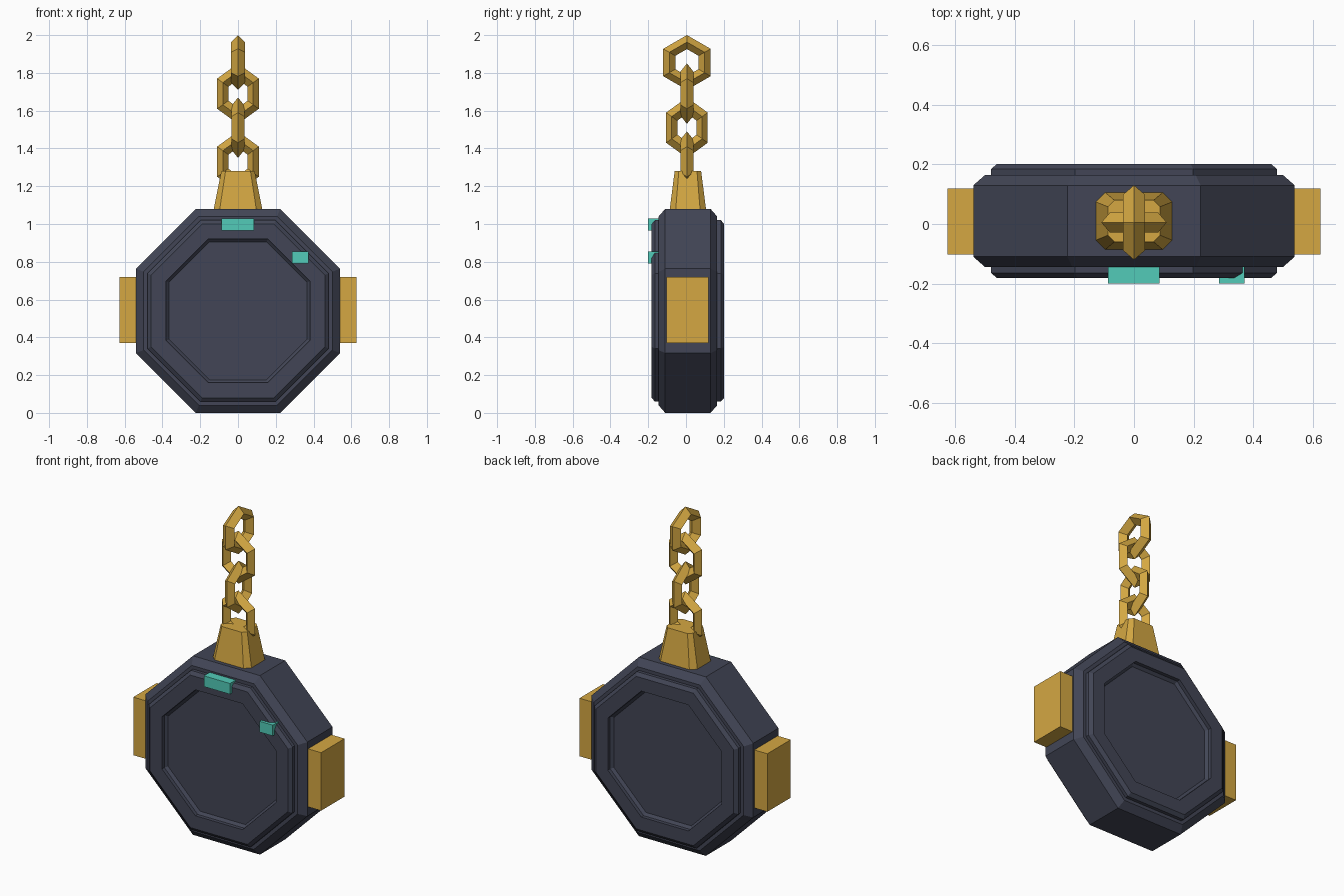
import bpy, bmesh, math
from mathutils import Vector

cube = bpy.data.objects.get("Cube")
if cube:
    bpy.data.objects.remove(cube)


def make_material(name, rgb):
    mat = bpy.data.materials.new(name)
    mat.use_nodes = True
    mat.diffuse_color = (*rgb, 1)
    mat.node_tree.nodes["Principled BSDF"].inputs["Base Color"].default_value = (*rgb, 1)
    return mat


slate = make_material("dark slate", (0.054, 0.060, 0.092))
gold = make_material("gold", (0.66, 0.39, 0.055))
teal = make_material("teal", (0.085, 0.60, 0.48))


def loft(name, rings, mat, closed=False):
    """Join equal-sized rings of points; cap the ends, or close into a loop."""
    bm = bmesh.new()
    loops = [[bm.verts.new(p) for p in ring] for ring in rings]
    n = len(loops[0])
    pairs = list(zip(loops, loops[1:]))
    if closed:
        pairs.append((loops[-1], loops[0]))
    for a, b in pairs:
        for i in range(n):
            j = (i + 1) % n
            bm.faces.new((a[i], a[j], b[j], b[i]))
    if not closed:
        bm.faces.new(loops[0])
        bm.faces.new(loops[-1])
    bmesh.ops.recalc_face_normals(bm, faces=bm.faces)
    mesh = bpy.data.meshes.new(name)
    bm.to_mesh(mesh)
    bm.free()
    mesh.materials.append(mat)
    obj = bpy.data.objects.new(name, mesh)
    bpy.context.collection.objects.link(obj)
    return obj


def box(name, lo, hi, mat):
    rings = [[(lo[0], lo[1], z), (hi[0], lo[1], z), (hi[0], hi[1], z), (lo[0], hi[1], z)]
             for z in (lo[2], hi[2])]
    return loft(name, rings, mat)


# Octagonal case: stepped rim with a recessed panel on both sides
MID_Y, MID_Z = 0.01, 0.54


def octagon(apothem, y):
    radius = apothem / math.cos(math.pi / 8)
    angles = [math.pi / 8 + k * math.pi / 4 for k in range(8)]
    return [(radius * math.cos(a), y, MID_Z + radius * math.sin(a)) for a in angles]


half = [(0.365, 0.155), (0.38, 0.17), (0.38, 0.192), (0.46, 0.192), (0.48, 0.175),
        (0.48, 0.155), (0.50, 0.155), (0.54, 0.12)]
rings = [octagon(a, MID_Y - d) for a, d in half]
rings += [octagon(a, MID_Y + d) for a, d in reversed(half)]
loft("case", rings, slate)

# Side blocks
for side, name in ((1, "left_block"), (-1, "right_block")):
    xs = sorted((side * 0.5, side * 0.627))
    box(name, (xs[0], -0.103, 0.37), (xs[1], 0.12, 0.72), gold)

# Front markers
box("top_marker", (-0.088, -0.2, 0.965), (0.086, -0.143, 1.03), teal)
box("side_marker", (0.285, -0.2, 0.79), (0.372, -0.143, 0.855), teal)


# Tapered chain mount with cut corners
def cut_rectangle(hx, hy, cut, z):
    pts = [(hx, hy - cut), (hx - cut, hy), (cut - hx, hy), (-hx, hy - cut),
           (-hx, cut - hy), (cut - hx, -hy), (hx - cut, -hy), (hx, cut - hy)]
    return [(x, y + MID_Y, z) for x, y in pts]


loft("chain_mount", [cut_rectangle(0.13, 0.097, 0.032, 1.07),
                     cut_rectangle(0.088, 0.07, 0.022, 1.28)], gold)


# Six-sided chain links with a diamond section
def link(name, z, major, minor, stretch, along_x):
    rings = []
    for k in range(6):
        a = math.radians(90 + 60 * k)
        ring = []
        for q in range(4):
            b = q * math.pi / 2
            r = major + minor * math.cos(b)
            u, w, v = r * math.cos(a), minor * math.sin(b), r * math.sin(a) * stretch
            flat = Vector((u, w, v)) if along_x else Vector((w, u, v))
            ring.append(flat + Vector((0, 0.005, z)))
        rings.append(ring)
    return loft(name, rings, gold, closed=True)


link("chain_link_top", 1.855, 0.108, 0.037, 1.0, False)
for i in range(3):
    link(f"chain_link_{i + 2}", 1.69 - 0.18 * i, 0.093, 0.034, 1.26, i % 2 == 0)
